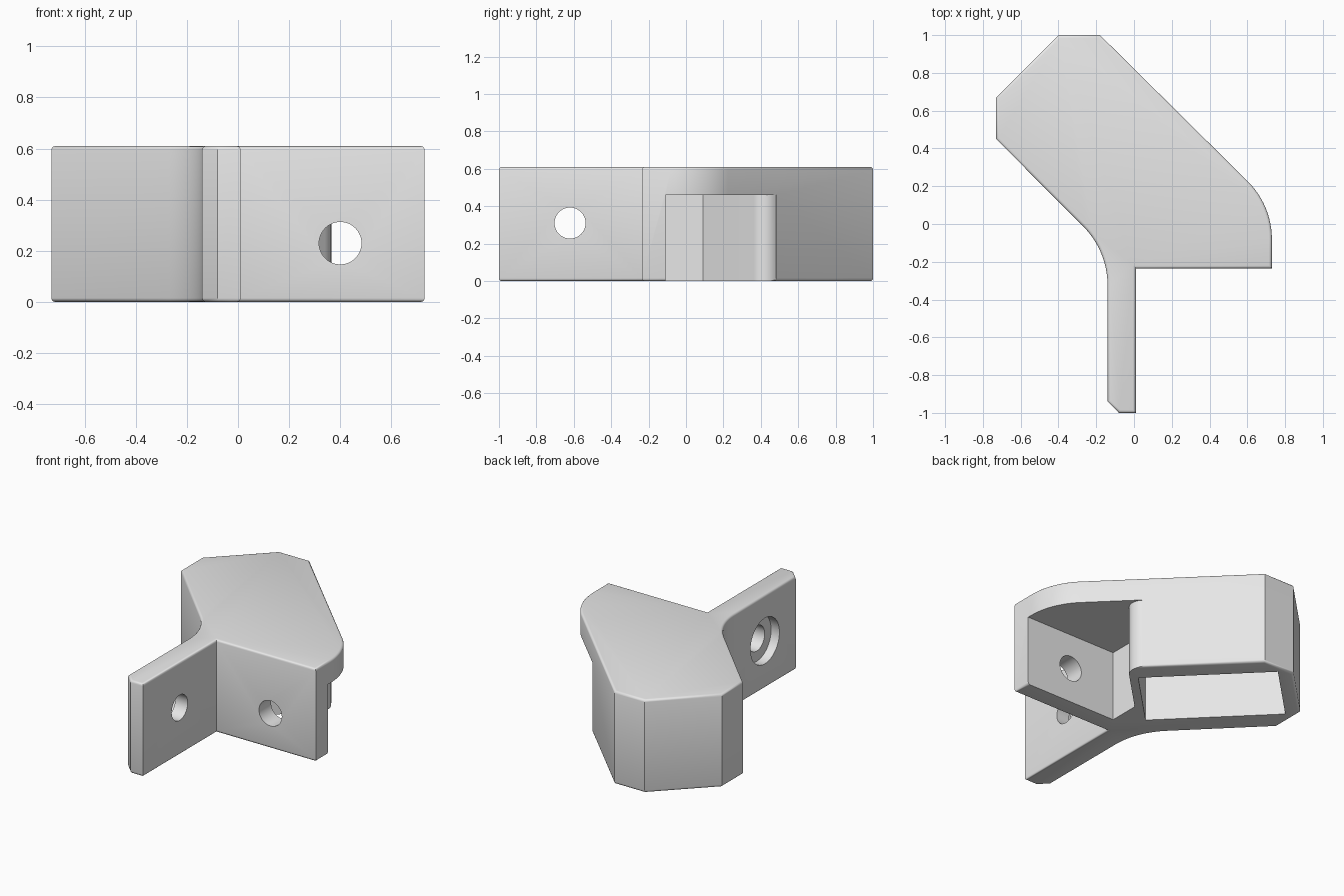
import bpy, bmesh, math
from mathutils import Matrix, Vector

cube = bpy.data.objects.get("Cube")
if cube:
    bpy.data.objects.remove(cube, do_unlink=True)

HEIGHT = 0.61
CEILING = 0.46          # top of the hollows
D = math.sqrt(0.5)

grey = bpy.data.materials.new("plain grey")
grey.use_nodes = True
grey.diffuse_color = (0.8, 0.8, 0.8, 1)
grey.node_tree.nodes["Principled BSDF"].inputs["Base Color"].default_value = (0.8, 0.8, 0.8, 1)


def arc(cx, cy, r, start, end, steps=12):
    """Points of an arc, angles in degrees."""
    angles = [math.radians(start + (end - start) * i / steps) for i in range(steps + 1)]
    return [(cx + r * math.cos(a), cy + r * math.sin(a)) for a in angles]


def diagonal(n, t):
    """Point measured across (n) and along (t) the diagonal arm."""
    return ((n - t) * D, (n + t) * D)


def add_object(name, bm):
    bmesh.ops.recalc_face_normals(bm, faces=bm.faces)
    mesh = bpy.data.meshes.new(name)
    bm.to_mesh(mesh)
    bm.free()
    mesh.materials.append(grey)
    obj = bpy.data.objects.new(name, mesh)
    bpy.context.collection.objects.link(obj)
    return obj


def prism(name, points, z0, z1, round_edges=0):
    bm = bmesh.new()
    base = bm.faces.new([bm.verts.new((x, y, z0)) for x, y in points])
    top = bmesh.ops.extrude_face_region(bm, geom=[base], use_keep_orig=True)["geom"]
    bmesh.ops.translate(bm, vec=(0, 0, z1 - z0),
                        verts=[v for v in top if isinstance(v, bmesh.types.BMVert)])
    if round_edges:
        rims = [e for e in bm.edges if abs(e.verts[0].co.z - e.verts[1].co.z) < 1e-5]
        bmesh.ops.bevel(bm, geom=rims, offset=round_edges, segments=3,
                        profile=0.5, affect='EDGES')
    return add_object(name, bm)


def cylinder(name, start, end, radius):
    a, b = Vector(start), Vector(end)
    turn = (b - a).to_track_quat('Z', 'Y').to_matrix().to_4x4()
    bm = bmesh.new()
    bmesh.ops.create_cone(bm, cap_ends=True, segments=48, radius1=radius, radius2=radius,
                          depth=(b - a).length, matrix=Matrix.Translation((a + b) / 2) @ turn)
    return add_object(name, bm)


# Bracket body: thin leg, front plate edge, curved shoulder, diagonal arm
outline = [(-0.08, -1), (0.01, -1), (0.01, -0.235), (0.73, -0.235)]
outline += arc(0.30, -0.08, 0.43, 0, 45)
outline += [(-0.18, 1), (-0.4, 1), (-0.73, 0.67), (-0.73, 0.45)]
outline += arc(-0.58, -0.324, 0.44, 45, 0)
outline += [(-0.14, -0.94)]
bracket = prism("corner_bracket", outline, 0, HEIGHT, 0.015)

# Side recess behind the front plate, with a rounded arm corner
recess = [(0.07, -0.11), (0.9, -0.11), (0.9, 0.68), (0.54, 0.68)]
recess += arc(0.28, 0.42, 0.085, 45, -45, 8) + [(0.07, 0.09)]

# Open pocket under the diagonal arm
pocket = [diagonal(n, t) for n, t in
          ((-0.05, 0.065), (0.455, 0.065), (0.455, 0.9), (-0.05, 0.9))]

cutters = [
    prism("recess_cutter", recess, -0.1, CEILING),
    prism("pocket_cutter", pocket, -0.1, CEILING),
    cylinder("plate_hole_cutter", (0.4, -0.4, 0.23), (0.4, -0.05, 0.23), 0.083),
    cylinder("leg_hole_cutter", (-0.3, -0.62, 0.31), (0.1, -0.62, 0.31), 0.083),
    cylinder("counterbore_cutter", (-0.3, -0.62, 0.31), (-0.08, -0.62, 0.31), 0.15),
]

bpy.ops.object.select_all(action='DESELECT')
bracket.select_set(True)
bpy.context.view_layer.objects.active = bracket
for cutter in cutters:
    cutter.hide_render = True
    cut = bracket.modifiers.new(cutter.name, 'BOOLEAN')
    cut.operation = 'DIFFERENCE'
    cut.solver = 'EXACT'
    cut.object = cutter
    bpy.ops.object.modifier_apply(modifier=cut.name)
    bpy.data.objects.remove(cutter, do_unlink=True)

bpy.ops.object.shade_smooth_by_angle(angle=math.radians(32))
